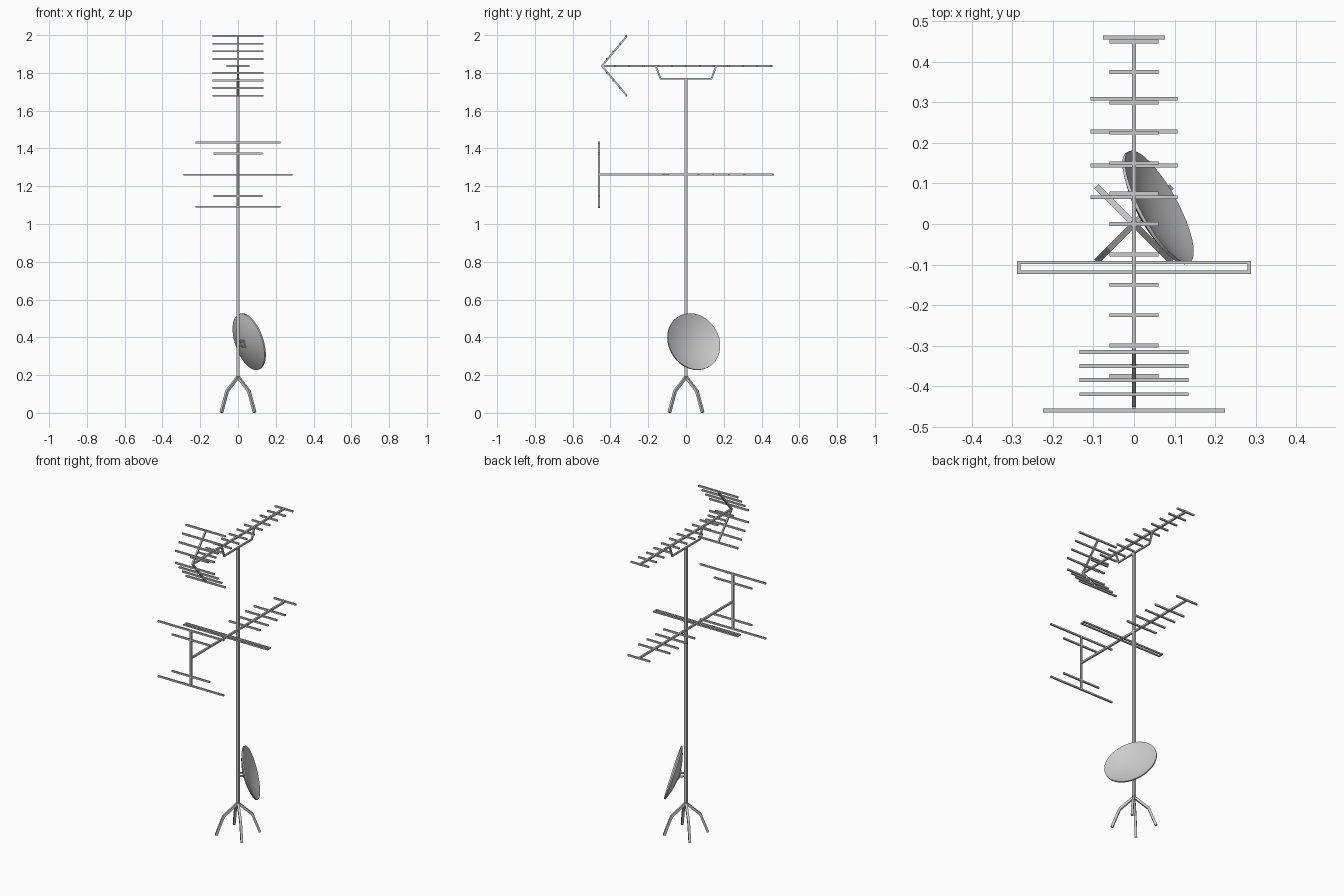
import bpy, bmesh, math
from mathutils import Vector, Matrix

if "Cube" in bpy.data.objects:
    bpy.data.objects.remove(bpy.data.objects["Cube"])

X, Z = Vector((1, 0, 0)), Vector((0, 0, 1))


def finish(name, bm):
    bmesh.ops.recalc_face_normals(bm, faces=bm.faces)
    me = bpy.data.meshes.new(name)
    bm.to_mesh(me)
    bm.free()
    obj = bpy.data.objects.new(name, me)
    bpy.context.collection.objects.link(obj)
    return obj


def bar(bm, pts, half, side, cyclic=False):
    """Square bar with mitred corners along a flat path; side is the path plane's normal."""
    pts = [Vector(p) for p in pts]
    n = len(pts)
    rings = []
    for i, p in enumerate(pts):
        a = (p - pts[i - 1]).normalized() if i or cyclic else None
        b = (pts[(i + 1) % n] - p).normalized() if i < n - 1 or cyclic else None
        a, b = a or b, b or a
        t = (a + b).normalized()
        m = side.cross(t) * (half / t.dot(a))
        s = side * half
        rings.append([bm.verts.new(p + d) for d in (m + s, m - s, -m - s, -m + s)])
    for i in range(n if cyclic else n - 1):
        r, q = rings[i], rings[(i + 1) % n]
        for k in range(4):
            bm.faces.new((r[k], r[k - 1], q[k - 1], q[k]))
    if not cyclic:
        bm.faces.new(rings[0])
        bm.faces.new(rings[-1])


def bars(name, paths, half=0.0048, side=X, cyclic=False):
    bm = bmesh.new()
    for p in paths:
        bar(bm, p, half, side, cyclic)
    return finish(name, bm)


def rod(half, y, z):
    return [(-half, y, z), (half, y, z)]


# Mast and four bent legs
bars("mast", [[(0, 0, 0.185), (0, 0, 1.772)]], 0.008)
bm = bmesh.new()
for sx in (-1, 1):
    for sy in (-1, 1):
        bar(bm, [(0, 0, 0.191), (sx * 0.058, sy * 0.058, 0.115), (sx * 0.088, sy * 0.088, 0.002)],
            0.007, Vector((-sy, sx, 0)).normalized())
finish("legs", bm)

# Upper antenna: boom, cradle, directors and V-shaped reflector
ZU = 1.837
bars("upper_boom", [[(0, -0.445, ZU), (0, 0.457, ZU)]], 0.0055)
bars("upper_cradle", [[(0, -0.16, ZU), (0, -0.135, 1.769), (0, 0.135, 1.769), (0, 0.16, ZU)]], 0.0045)
bars("upper_directors", [rod(0.061, -0.375 + 0.075 * i, ZU) for i in range(12)], side=Z)
bars("corner_reflector_arms", [[(0, -0.313, ZU + 0.158), (0, -0.445, ZU), (0, -0.313, ZU - 0.158)]])
bars("corner_reflector_rods", [rod(0.135, -0.42 + 0.0347 * i, ZU + s * (0.037 + 0.0402 * i))
                               for i in range(4) for s in (-1, 1)], side=Z)

# Lower antenna: boom, directors, folded dipole and upright reflector
ZL = 1.261
bars("lower_boom", [[(0, -0.46, ZL), (0, 0.464, ZL)]], 0.0055)
bars("lower_directors", [rod(0.107, y, ZL) for y in (0.066, 0.144, 0.228, 0.309)]
     + [rod(0.076, 0.46, ZL)], side=Z)
bars("folded_dipole", [[(-0.284, -0.119, ZL), (0.284, -0.119, ZL),
                        (0.284, -0.095, ZL), (-0.284, -0.095, ZL)]], 0.0042, Z, True)
bars("reflector_post", [[(0, -0.46, ZL - 0.175), (0, -0.46, ZL + 0.175)]], 0.0055)
bars("reflector_rods", [rod(h, -0.46, ZL + s * d)
                        for h, d in ((0.225, 0.17), (0.13, 0.113)) for s in (-1, 1)], side=Z)

# Dish: shallow bowl with a rim band, spun around its tilted axis, hollow away from the mast
R, DEPTH, RIM = 0.156, 0.034, 0.008
axis = Vector((0.84, 0.46, 0.29)).normalized()
place = Matrix.Translation((0.056, 0.039, 0.376)) @ axis.to_track_quat('Z', 'Y').to_matrix().to_4x4()
bowl = [(R * i / 8, DEPTH * ((i / 8) ** 2 - 1)) for i in range(9)]
profile = bowl + [(r, h + RIM) for r, h in reversed(bowl)]
bm = bmesh.new()
vs = [bm.verts.new((r, 0, h)) for r, h in profile]
es = [bm.edges.new(pair) for pair in zip(vs, vs[1:])]
bmesh.ops.spin(bm, geom=vs + es, cent=(0, 0, 0), axis=(0, 0, 1), angle=math.tau, steps=48)
bmesh.ops.remove_doubles(bm, verts=bm.verts, dist=1e-5)
bm.transform(place)
dish = finish("dish", bm)
bpy.context.view_layer.objects.active = dish
dish.select_set(True)
bpy.ops.object.shade_smooth_by_angle(angle=math.radians(40))

# Dish mount: plate on the back of the dish and two short arms to the mast
bm = bmesh.new()
bmesh.ops.create_cube(bm, size=1)
bm.transform(place @ Matrix.Translation((0, 0, -DEPTH)) @ Matrix.Diagonal((0.04, 0.04, 0.01, 1)))
finish("dish_back_plate", bm)
out = Vector((axis.x, axis.y, 0)).normalized()
bars("dish_arms", [[(0, 0, 0.366 + d), place @ Vector((0, 0, -DEPTH)) + Vector((0, 0, d))]
                   for d in (-0.01, 0.01)], 0.004, Z.cross(out))
